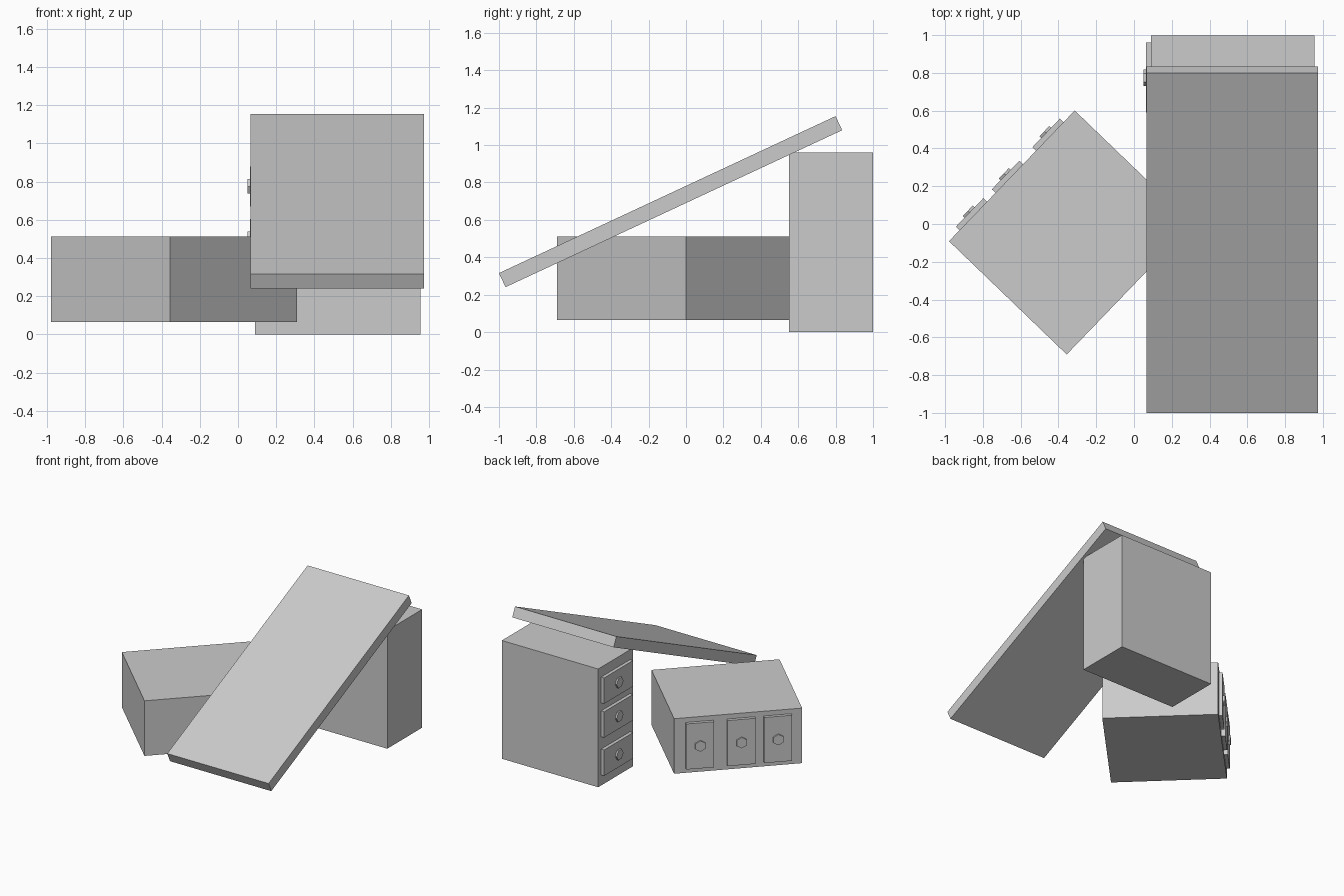
import bpy, bmesh
from math import radians
from mathutils import Matrix, Vector

if "Cube" in bpy.data.objects:
    bpy.data.objects.remove(bpy.data.objects["Cube"])


def add_object(name, bm, matrix):
    mesh = bpy.data.meshes.new(name)
    bm.to_mesh(mesh)
    bm.free()
    obj = bpy.data.objects.new(name, mesh)
    obj.matrix_world = matrix
    bpy.context.collection.objects.link(obj)
    return obj


def box(name, size, centre, matrix=Matrix()):
    bm = bmesh.new()
    bmesh.ops.create_cube(bm, size=1)
    bmesh.ops.scale(bm, vec=size, verts=bm.verts)
    return add_object(name, bm, matrix @ Matrix.Translation(centre))


def knob(name, centre, matrix):
    # six-sided knob, axis along local x, points along local y
    bm = bmesh.new()
    bmesh.ops.create_cone(bm, cap_ends=True, segments=6, radius1=0.044, radius2=0.044, depth=0.02)
    bmesh.ops.rotate(bm, verts=bm.verts, matrix=Matrix.Rotation(radians(90), 3, 'Z'))
    bmesh.ops.rotate(bm, verts=bm.verts, matrix=Matrix.Rotation(radians(90), 3, 'Y'))
    ys = [v.co.y for v in bm.verts]
    zs = [v.co.z for v in bm.verts]
    if max(zs) > max(ys):
        bmesh.ops.rotate(bm, verts=bm.verts, matrix=Matrix.Rotation(radians(90), 3, 'X'))
    return add_object(name, bm, matrix @ Matrix.Translation(centre))


DEPTH, WIDTH, HEIGHT = 0.865, 0.447, 0.96


def cabinet(name, matrix):
    # body centred on the origin, drawers on local -x
    box(name + "_body", (DEPTH, WIDTH, HEIGHT), (0, 0, 0), matrix)
    face = -DEPTH / 2
    for i, z in enumerate((0.775, 0.5, 0.19)):
        z -= HEIGHT / 2
        box(f"{name}_drawer_{i + 1}", (0.035, 0.37, 0.21), (face - 0.0095, 0, z), matrix)
        knob(f"{name}_knob_{i + 1}", (face - 0.03, 0, z), matrix)


# upright cabinet
cabinet("upright_cabinet", Matrix.Translation((0.522, 0.775, HEIGHT / 2)))

# fallen cabinet lying on its side: local y points up
lx = Vector((1, 0, 0))
lx.rotate(Matrix.Rotation(radians(-43.9), 3, 'Z'))
ly = Vector((0, 0, 1))
lz = lx.cross(ly)
turn = Matrix((lx, ly, lz)).transposed().to_4x4()
cabinet("fallen_cabinet", Matrix.Translation((-0.335, -0.045, 0.289)) @ turn)

# sloping desk top leaning on the upright cabinet
tilt = Matrix.Translation((0.52, -0.0825, 0.6975)) @ Matrix.Rotation(radians(25), 4, 'X')
box("desk_top", (0.91, 1.986, 0.083), (0, 0, 0), tilt)
